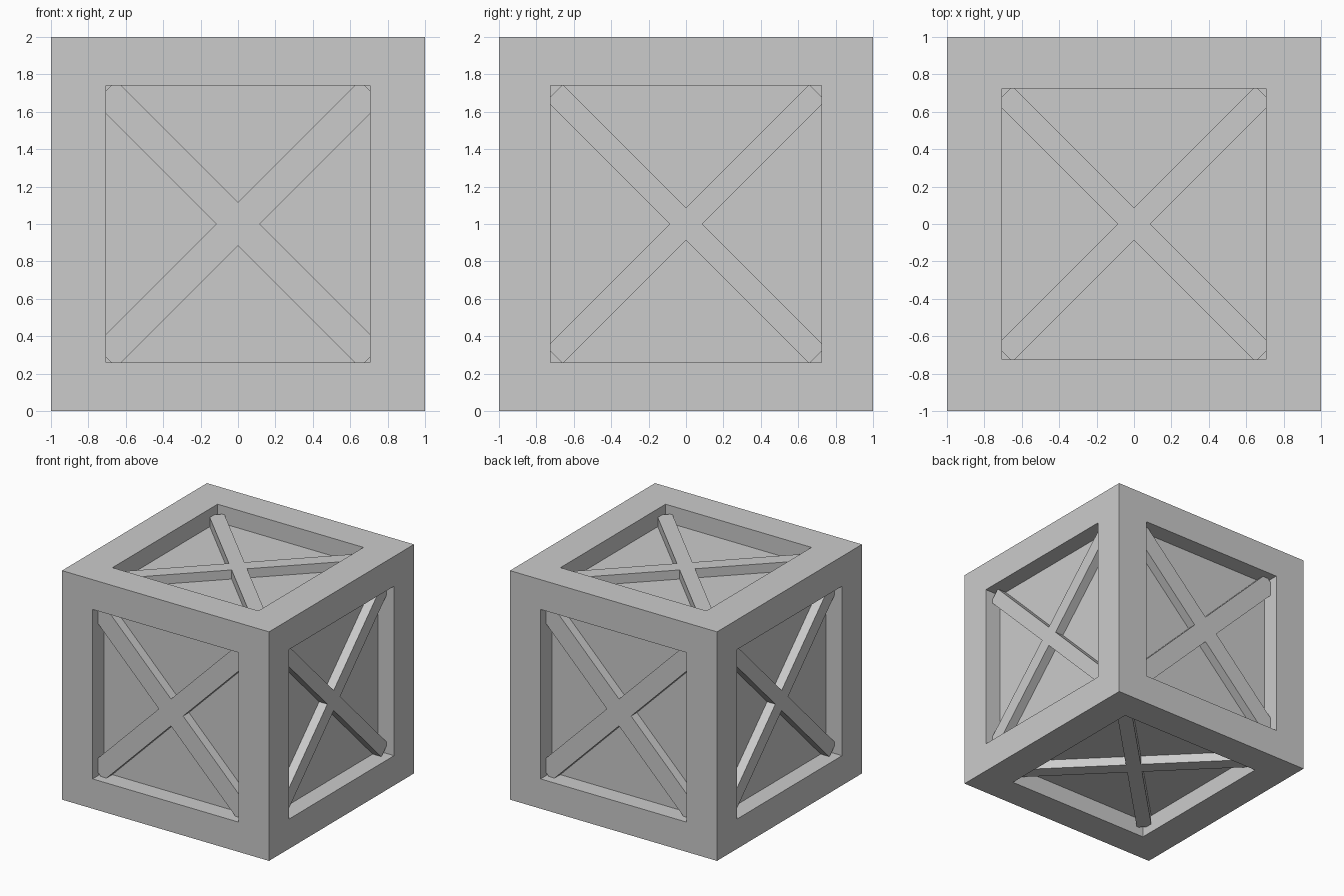
import bpy, bmesh, math
from mathutils import Vector, Matrix

if "Cube" in bpy.data.objects:
    bpy.data.objects.remove(bpy.data.objects["Cube"])

OPENING = Vector((0.705, 0.725, 0.74))   # half size of the openings along each axis
PANEL_DEPTH = 0.155
BRACE_DEPTH = 0.075
CENTRE = Vector((0, 0, 1))


def add_object(name, bm):
    bmesh.ops.recalc_face_normals(bm, faces=bm.faces)
    mesh = bpy.data.meshes.new(name)
    bm.to_mesh(mesh)
    bm.free()
    obj = bpy.data.objects.new(name, mesh)
    obj.location = CENTRE
    bpy.context.collection.objects.link(obj)
    return obj


# Crate body: cube with a recessed panel in every side
bm = bmesh.new()
bmesh.ops.create_cube(bm, size=2)
panels = list(bm.faces)
bmesh.ops.inset_individual(bm, faces=panels, thickness=0.27, use_even_offset=True)
for f in panels:
    f.normal_update()
    n = f.normal.copy()
    for v in f.verts:
        for i in range(3):
            if abs(n[i]) < 0.5:
                v.co[i] = math.copysign(OPENING[i], v.co[i])
for f in bmesh.ops.extrude_discrete_faces(bm, faces=panels)["faces"]:
    f.normal_update()
    bmesh.ops.translate(bm, verts=f.verts, vec=-f.normal * PANEL_DEPTH)
add_object("crate_body", bm)


# Crossed diagonal braces, one flat X per side
def cross_brace(name, normal, half_width, half_length):
    a, b = half_width, half_length
    arm = [(a, a), (b, a), (b, -a)]
    n = Vector(normal)
    u = Vector((0, 1, 0)) if abs(n.x) > 0.5 else Vector((1, 0, 0))
    basis = Matrix((u, n.cross(u), n)).transposed()
    bm = bmesh.new()
    pts = []
    for k in range(4):
        turn = Matrix.Rotation(math.pi / 4 - k * math.pi / 2, 3, 'Z')
        pts += [turn @ Vector((x, y, 1 - PANEL_DEPTH)) for x, y in arm]
    face = bm.faces.new([bm.verts.new(basis @ p) for p in pts])
    top = bmesh.ops.extrude_face_region(bm, geom=[face], use_keep_orig=True)["geom"]
    bmesh.ops.translate(bm, vec=n * (PANEL_DEPTH - BRACE_DEPTH),
                        verts=[g for g in top if isinstance(g, bmesh.types.BMVert)])
    add_object(name, bm)


for side, normal, w, length in (
        ("front", (0, -1, 0), 0.083, 1.003), ("back", (0, 1, 0), 0.083, 1.003),
        ("right", (1, 0, 0), 0.062, 0.993), ("left", (-1, 0, 0), 0.062, 0.993),
        ("top", (0, 0, 1), 0.062, 0.98), ("bottom", (0, 0, -1), 0.062, 0.98)):
    cross_brace(side + "_brace", normal, w, length)
